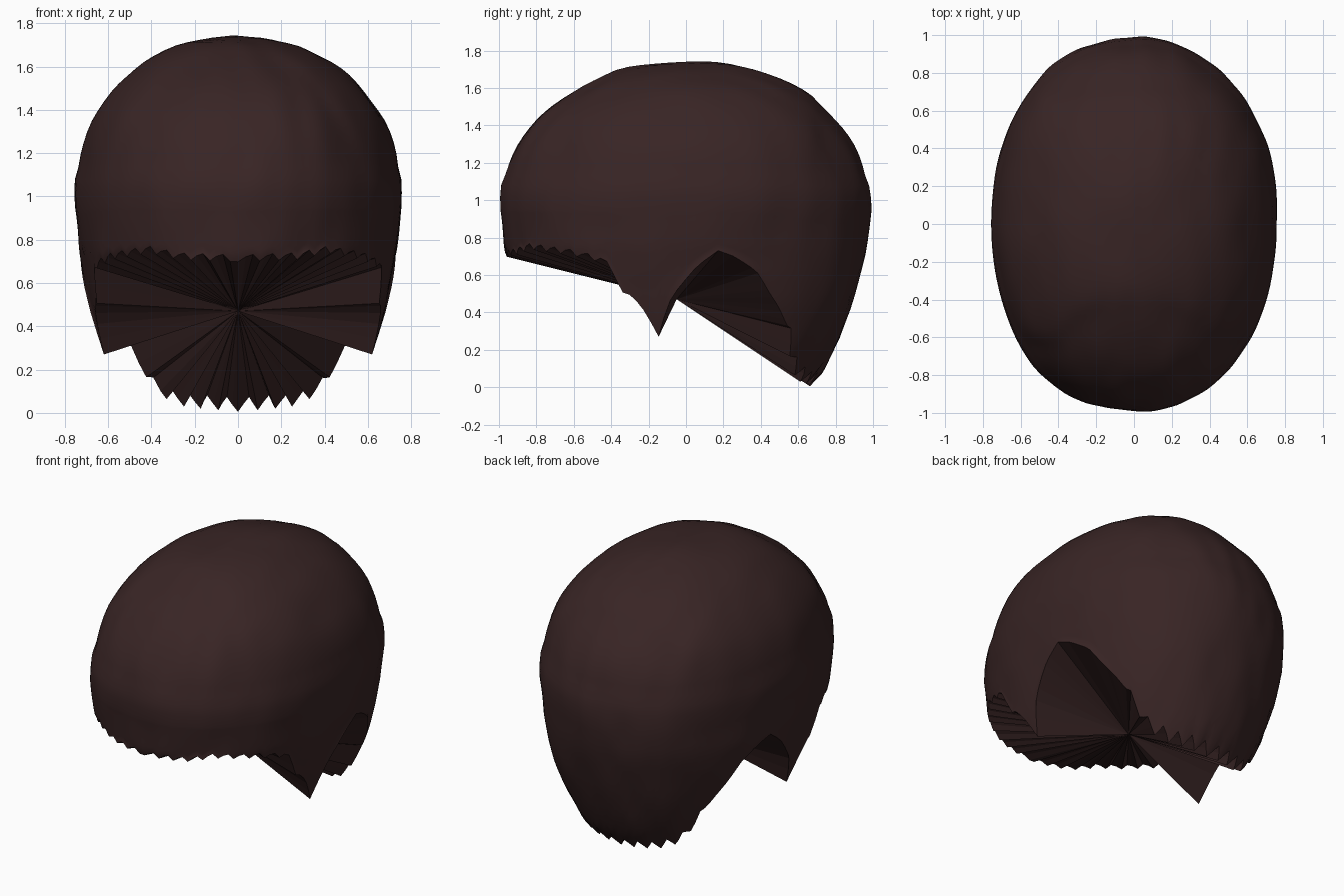
import bpy, bmesh, math
from mathutils import Vector, noise

if "Cube" in bpy.data.objects:
    bpy.data.objects.remove(bpy.data.objects["Cube"])

HALF_W, HALF_D, MID_Z, DOME_H = 0.755, 0.99, 0.95, 0.78
POWER = 2.15                      # slightly squarer than an ellipse
COLS, SIDE_ROWS, DOME_ROWS = 160, 12, 22
FAN_CENTRE = (0, -0.05, 0.47)

# hairline height by angle from the front (0) round the ear to the nape (180)
RIM = [(0, .71), (20, .72), (32, .75), (51, .72), (66, .67), (69, .51), (73, .49),
       (77, .40), (81, .27), (85, .45), (88, .53), (93, .65), (99, .73), (104, .70),
       (112, .62), (118, .50), (123, .42), (128, .33), (133, .22), (141, .10),
       (154, .05), (180, .03)]
# how far the sides tuck in below the widest level
TUCK = [(0, .665), (.08, .73), (.27, .83), (.45, .90), (.6, .945), (.75, .98), (.95, 1)]


def lerp_table(table, v):
    v = max(table[0][0], min(table[-1][0], v))
    for (a, fa), (b, fb) in zip(table, table[1:]):
        if v <= b:
            return fa + (fb - fa) * (v - a) / (b - a)


def plan(angle):
    """Point on the rounded outline seen from above."""
    s, c = math.sin(angle), math.cos(angle)
    e = 2 / POWER
    return (HALF_W * math.copysign(abs(s) ** e, s),
            -HALF_D * math.copysign(abs(c) ** e, c))


def rim_height(i):
    """Hairline with pointed lock tips."""
    deg = 360 * i / COLS
    deg = min(deg, 360 - deg)
    z = lerp_table(RIM, deg)
    if deg > 128:                                   # nape points
        z += (-0.025, 0.005, 0.04, 0.01)[i % 4]
    elif deg < 64:                                  # fringe points
        z += (-0.012, 0.01, 0.02)[i % 3]
    return max(z, 0.0)


def lumps(p):
    """Soft locks plus raised edges of the overlapping hair layers."""
    n = 0.016 * noise.noise(Vector((p.x * 3, p.y * 2, p.z * 2.2)))
    n += 0.007 * noise.noise(Vector((p.x * 9, p.y * 4, p.z * 4)))
    edge = p.y + 0.62 - 0.9 * max(0, p.z - 1.45)    # front layer edge
    n += 0.010 * math.tanh(edge * 25) * (p.z > 1.1) * min(1, (p.z - 1.1) * 4)
    back = 0.70 - p.y                               # back layer edge
    if p.z > 1.1:
        n += 0.010 * math.tanh(back * 25) * min(1, (p.z - 1.1) * 4) - 0.010
    return n


def displaced(p):
    out = (p - Vector((0, 0, 0.85))).normalized()
    return p + out * lumps(p)


def make_object(name, bm, mat, smooth):
    bmesh.ops.recalc_face_normals(bm, faces=bm.faces)
    me = bpy.data.meshes.new(name)
    bm.to_mesh(me)
    bm.free()
    me.materials.append(mat)
    ob = bpy.data.objects.new(name, me)
    bpy.context.collection.objects.link(ob)
    for f in me.polygons:
        f.use_smooth = smooth
    return ob


hair = bpy.data.materials.new("dark brown hair")
hair.diffuse_color = (0.040, 0.018, 0.018, 1)
hair.use_nodes = True
hair.node_tree.nodes["Principled BSDF"].inputs["Base Color"].default_value = hair.diffuse_color

# outer hair cap: columns running from the hairline up to the crown
bm = bmesh.new()
columns, rim_points = [], []
for i in range(COLS):
    px, py = plan(2 * math.pi * i / COLS)
    z0 = rim_height(i)
    col = []
    for k in range(SIDE_ROWS):
        z = z0 + (MID_Z - z0) * k / SIDE_ROWS
        s = lerp_table(TUCK, z)
        p = Vector((px * s, py * s, z))
        col.append(p if k == 0 else displaced(p))
    for k in range(DOME_ROWS):
        a = math.pi / 2 * k / DOME_ROWS
        e = 2 / POWER
        r = math.cos(a) ** e
        col.append(displaced(Vector((px * r, py * r, MID_Z + DOME_H * math.sin(a) ** e))))
    rim_points.append(col[0].copy())
    columns.append([bm.verts.new(p) for p in col])
crown = bm.verts.new(displaced(Vector((0, 0, MID_Z + DOME_H))))
for a, b in zip(columns, columns[1:] + columns[:1]):
    for k in range(len(a) - 1):
        bm.faces.new((a[k], b[k], b[k + 1], a[k + 1]))
    bm.faces.new((a[-1], b[-1], crown))
make_object("hair_cap", bm, hair, True)

# pleated underside: every hairline point meets at one centre
bm = bmesh.new()
centre = bm.verts.new(FAN_CENTRE)
ring = [bm.verts.new(p) for p in rim_points]
for a, b in zip(ring, ring[1:] + ring[:1]):
    bm.faces.new((b, a, centre))
make_object("pleated_underside", bm, hair, False)
